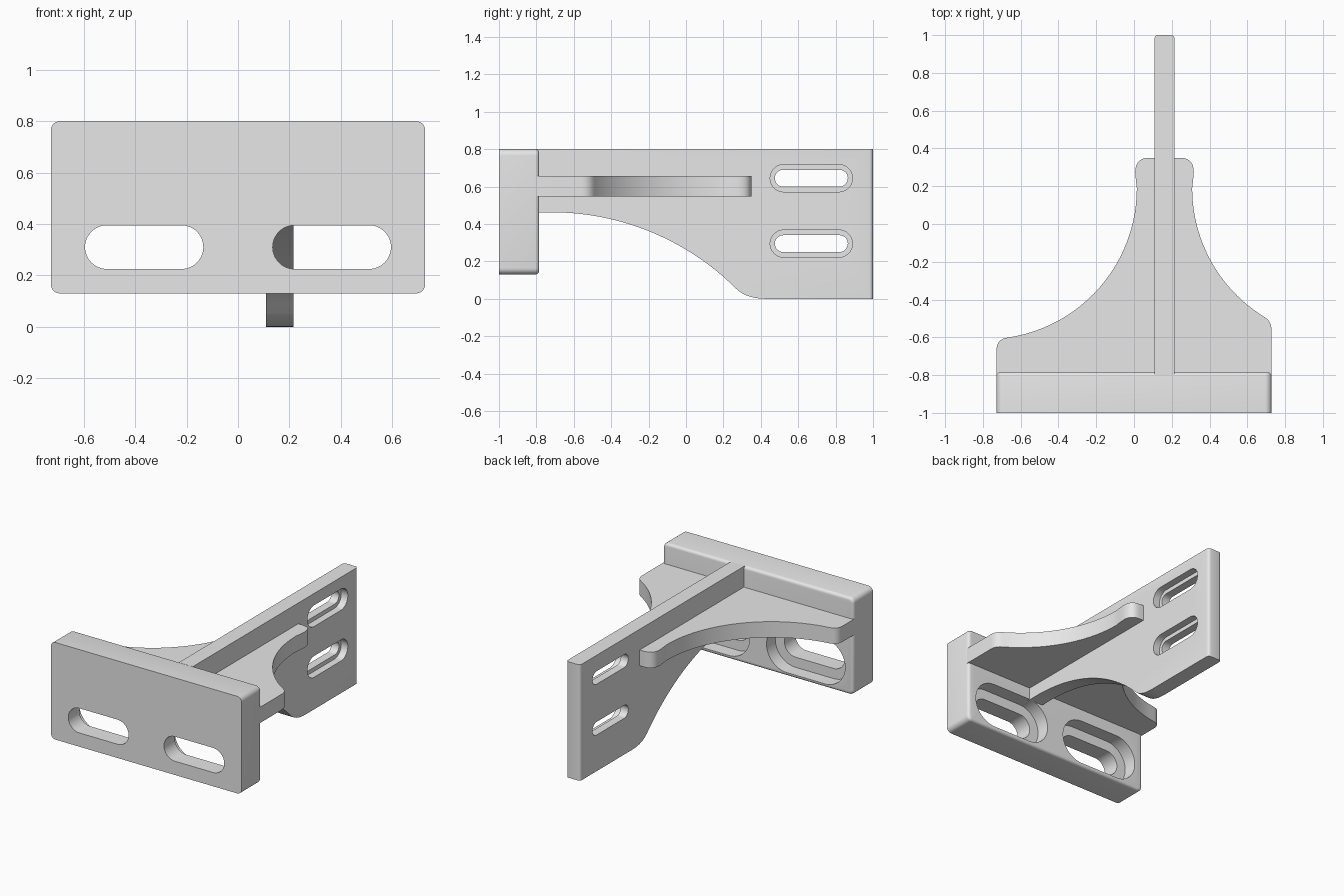
import bpy, bmesh
from math import sin, cos, pi, radians, sqrt

cube = bpy.data.objects.get("Cube")
if cube:
    bpy.data.objects.remove(cube, do_unlink=True)

grey = bpy.data.materials.new("light grey")
grey.use_nodes = True
grey.diffuse_color = (0.8, 0.8, 0.8, 1)
grey.node_tree.nodes["Principled BSDF"].inputs["Base Color"].default_value = (0.8, 0.8, 0.8, 1)

# How a profile point (u, v) at depth w sits in space, by extrusion axis
PLACE = {
    "x": lambda u, v, w: (w, u, v),
    "y": lambda u, v, w: (u, w, v),
    "z": lambda u, v, w: (u, v, w),
}


def prism(name, profile, axis, low, high, round_edge=None, radius=0.02):
    """Extrude a profile; edges passing round_edge(a, b) are rounded."""
    bm = bmesh.new()
    face = bm.faces.new([bm.verts.new(PLACE[axis](u, v, low)) for u, v in profile])
    side = bmesh.ops.extrude_face_region(bm, geom=[face])["geom"]
    offset = PLACE[axis](0, 0, high - low)
    bmesh.ops.translate(bm, vec=offset, verts=[g for g in side if isinstance(g, bmesh.types.BMVert)])
    bmesh.ops.recalc_face_normals(bm, faces=bm.faces)
    if round_edge:
        edges = [e for e in bm.edges if round_edge(e.verts[0].co, e.verts[1].co)]
        bmesh.ops.bevel(bm, geom=edges, offset=radius, segments=4, profile=0.5, affect="EDGES")
        bmesh.ops.recalc_face_normals(bm, faces=bm.faces)
    mesh = bpy.data.meshes.new(name)
    bm.to_mesh(mesh)
    bm.free()
    mesh.materials.append(grey)
    obj = bpy.data.objects.new(name, mesh)
    bpy.context.collection.objects.link(obj)
    return obj


def curve(start, control, end, steps=7):
    """Quadratic bend between two points."""
    pts = []
    for i in range(steps + 1):
        t = i / steps
        pts.append(tuple((1 - t) ** 2 * a + 2 * t * (1 - t) * b + t * t * c
                         for a, b, c in zip(start, control, end)))
    return pts


def rounded_box(u, v, half_u, half_v, r, steps=12):
    """Rectangle outline with round corners; a slot when r equals half_v."""
    pts = []
    for k, (su, sv) in enumerate([(1, 1), (-1, 1), (-1, -1), (1, -1)]):
        for i in range(steps + 1):
            a = (k + i / steps) * pi / 2
            p = (u + su * (half_u - r) + r * cos(a), v + sv * (half_v - r) + r * sin(a))
            if not pts or abs(p[0] - pts[-1][0]) + abs(p[1] - pts[-1][1]) > 1e-5:
                pts.append(p)
    return pts


def cut_slot(obj, axis, u, v, half_u, half_v, low, high):
    cutter = prism("slot_cutter", rounded_box(u, v, half_u, half_v, half_v), axis, low, high)
    cutter.hide_render = True
    mod = obj.modifiers.new("slot", "BOOLEAN")
    mod.operation = "DIFFERENCE"
    mod.solver = "EXACT"
    mod.object = cutter
    bpy.context.view_layer.objects.active = obj
    bpy.ops.object.modifier_apply(modifier=mod.name)
    bpy.data.objects.remove(cutter, do_unlink=True)


# Mounting plate with two slots, recessed from the back
BACK = -0.785
plate = prism("mounting_plate", rounded_box(0, 0.465, 0.728, 0.335, 0.035, 6), "y", -1, BACK,
              lambda a, b: min(a.y, b.y) > BACK - 0.001)
for x in (-0.365, 0.365):
    cut_slot(plate, "y", x, 0.31, 0.23, 0.085, -1.1, -0.7)
    cut_slot(plate, "y", x, 0.31, 0.30, 0.155, -0.88, -0.7)

# Upright fin with an arched underside
arch = []
for i in range(29):
    y = -0.80 + 1.07 * i / 28
    arch.append((y, 0.4625 - 1.4 + sqrt(1.4 ** 2 - (y + 0.72) ** 2)))
foot = curve(arch[-1], (0.325, 0), (0.43, 0))[1:]
fin = prism("upright_fin", arch + foot + [(1, 0), (1, 0.8), (-0.80, 0.8)], "x", 0.108, 0.215,
            lambda a, b: min(a.y, b.y) > 0.999 and abs(a.z - b.z) > 0.1)
for z in (0.295, 0.645):
    cut_slot(fin, "x", 0.67, z, 0.195, 0.045, 0, 0.3)
    cut_slot(fin, "x", 0.67, z, 0.22, 0.073, 0.165, 0.3)


# Flared shelf bracing the fin against the plate
def flank(s, sweep):
    """One side of the shelf, from its rounded tip down its hollow curve."""
    pts = curve((0.085, 0.35), (0.155, 0.35), (0.155, 0.275))
    pts += curve((0.155, 0.275), (0.153, 0.24), (0.1465, 0.19), 3)[1:-1]
    for i in range(25):
        a = radians(sweep) * i / 24
        pts.append((0.9465 - 0.8 * cos(a), 0.19 - 0.8 * sin(a)))
    return [(0.1615 + s * d, y) for d, y in pts]


right = flank(1, 57.7)
left = flank(-1, 82)
right += curve(right[-1], (0.728, -0.51), (0.728, -0.56))[1:] + [(0.728, -0.80)]
left += curve(left[-1], (-0.728, -0.61), (-0.728, -0.67))[1:] + [(-0.728, -0.80)]
shelf = prism("flared_shelf", right + left[::-1], "z", 0.548, 0.657)

# Smooth curved walls, crisp edges
for obj in (plate, fin, shelf):
    bpy.ops.object.select_all(action="DESELECT")
    obj.select_set(True)
    bpy.context.view_layer.objects.active = obj
    bpy.ops.object.shade_smooth_by_angle(angle=radians(30))
